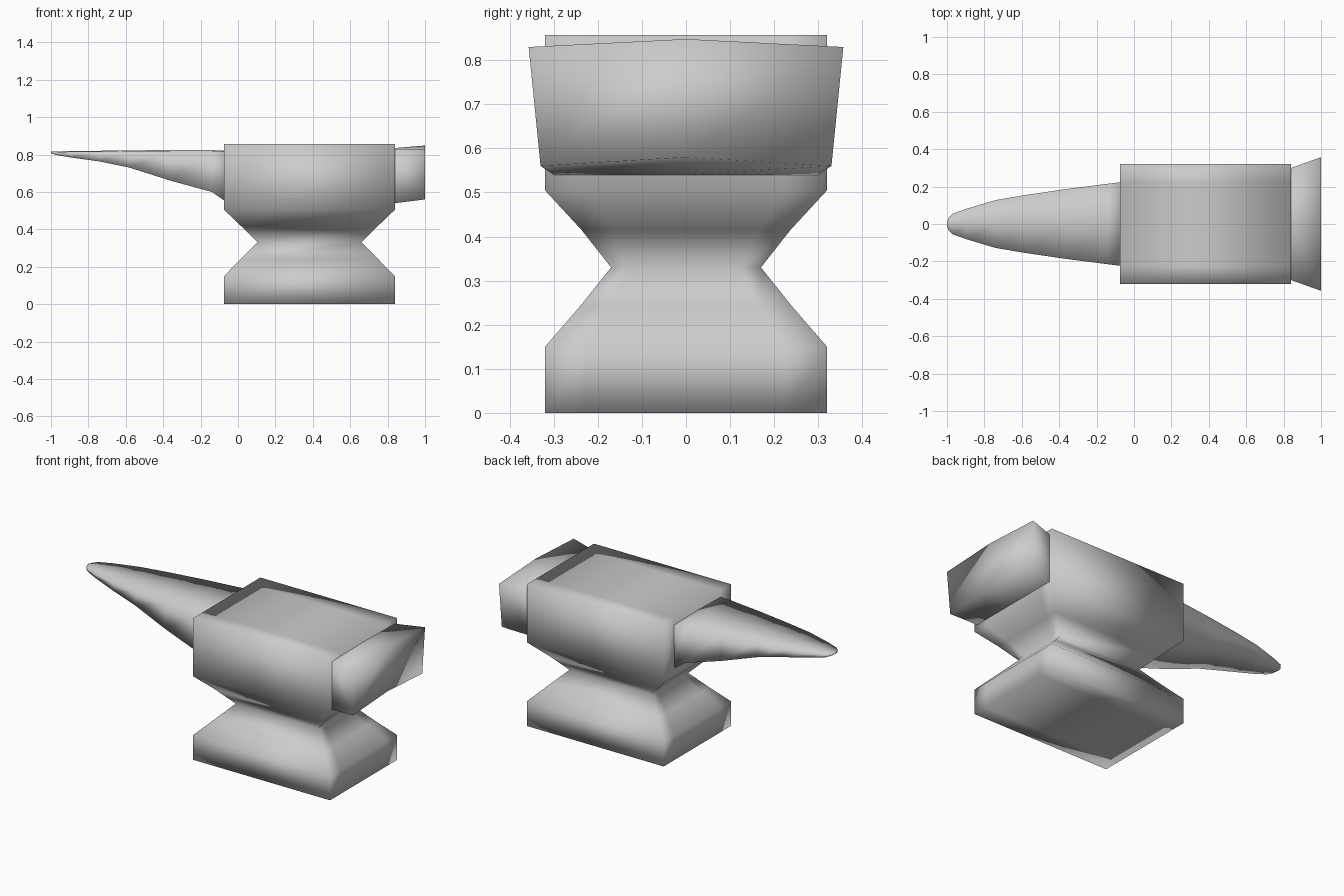
import bpy

if "Cube" in bpy.data.objects:
    bpy.data.objects.remove(bpy.data.objects["Cube"])


def loft(name, rings):
    """Skin a closed solid through matching rings of points."""
    n = len(rings[0])
    verts = [p for ring in rings for p in ring]
    faces = []
    for i in range(len(rings) - 1):
        for j in range(n):
            k = (j + 1) % n
            faces.append((i * n + j, i * n + k, (i + 1) * n + k, (i + 1) * n + j))
    # End caps are strips of quads between the two halves of each ring
    for base, flip in ((0, True), ((len(rings) - 1) * n, False)):
        for j in range(n // 2 - 1):
            f = (base + j, base + j + 1, base + n - 2 - j, base + n - 1 - j)
            faces.append(f[::-1] if flip else f)
    mesh = bpy.data.meshes.new(name)
    mesh.from_pydata(verts, [], faces)
    mesh.update()
    obj = bpy.data.objects.new(name, mesh)
    bpy.context.collection.objects.link(obj)
    bpy.context.view_layer.objects.active = obj
    obj.select_set(True)
    bpy.ops.object.mode_set(mode='EDIT')
    bpy.ops.mesh.select_all(action='SELECT')
    bpy.ops.mesh.normals_make_consistent(inside=False)
    bpy.ops.object.mode_set(mode='OBJECT')
    bpy.ops.object.shade_smooth()
    obj.select_set(False)
    return obj


def body_ring(z, hx, hy):
    cx, steps = 0.382, (-1, -0.7, 0.7, 1)
    return ([(cx + hx, s * hy, z) for s in steps]
            + [(cx - hx, -s * hy, z) for s in steps])


def end_ring(x, half_top, half_low, top, low, crown_top=0.0, crown_low=0.0):
    return [(x, -half_low, low), (x, 0, low + crown_low), (x, half_low, low),
            (x, half_top, top), (x, 0, top + crown_top), (x, -half_top, top)]


# Body: foot, pinched waist and face block
loft("anvil_body", [body_ring(*p) for p in (
    (0, 0.457, 0.32), (0.15, 0.457, 0.32), (0.24, 0.368, 0.242),
    (0.33, 0.278, 0.17), (0.415, 0.363, 0.237), (0.505, 0.457, 0.32),
    (0.857, 0.457, 0.32))])

# Horn: tapers to a blunt tip, with a nearly flat top
horn = [(-0.06, 0.225, 0.815, 0.545), (-0.14, 0.215, 0.82, 0.60),
        (-0.36, 0.187, 0.82, 0.66), (-0.58, 0.155, 0.818, 0.73),
        (-0.74, 0.128, 0.816, 0.763), (-0.90, 0.08, 0.815, 0.785),
        (-0.97, 0.055, 0.812, 0.797), (-0.99, 0.035, 0.812, 0.803),
        (-1.0, 0.012, 0.811, 0.807)]
loft("horn", [end_ring(x, w, w * 0.96, t, b, 0.004) for x, w, t, b in horn])

# Heel: flares outward, with a slight ridge along the middle
loft("heel", [end_ring(0.82, 0.293, 0.293, 0.83, 0.537, 0.004),
              end_ring(0.84, 0.30, 0.30, 0.83, 0.54, 0.005),
              end_ring(1.0, 0.357, 0.33, 0.83, 0.56, 0.018, 0.02)])
